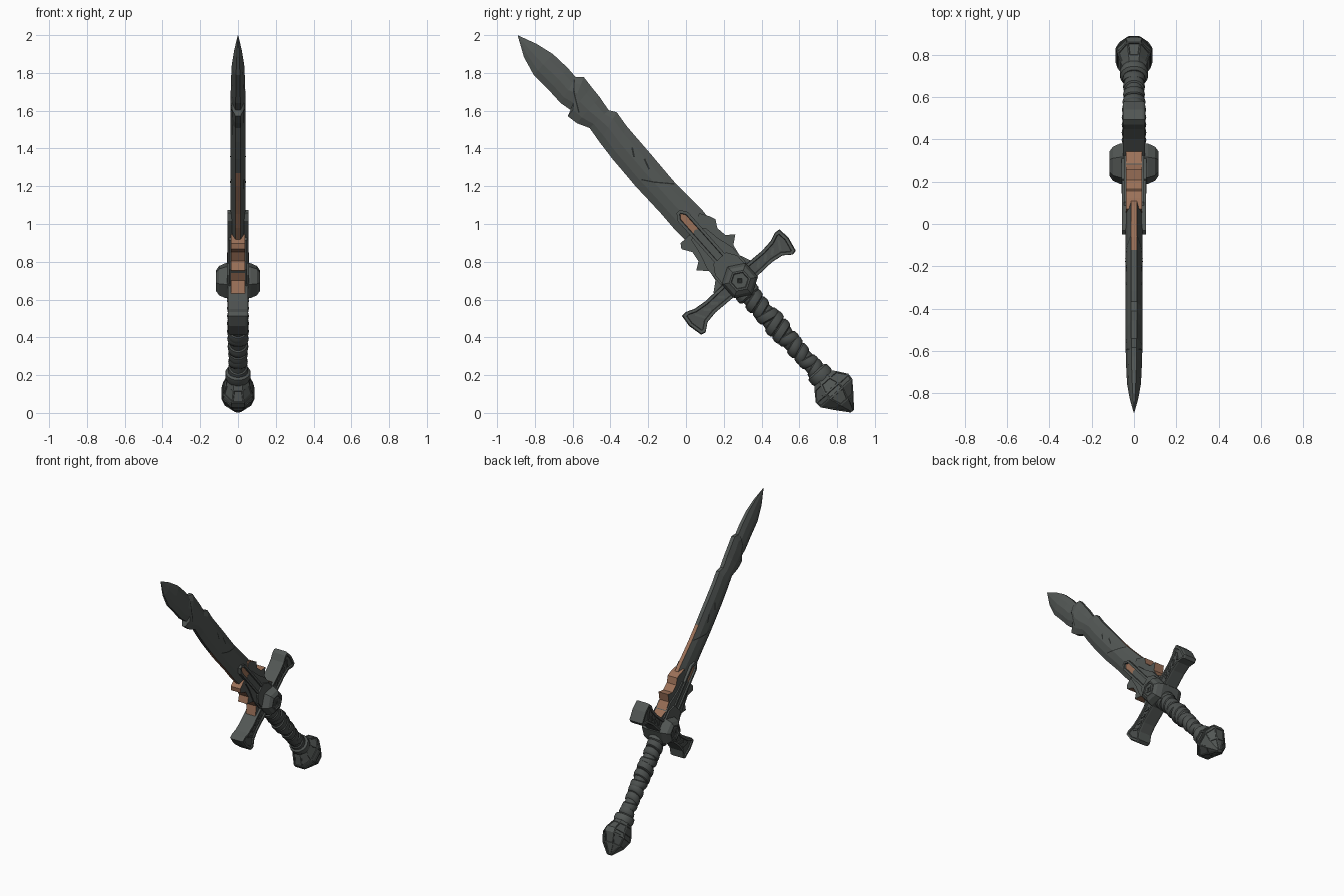
import bpy, bmesh, math
from mathutils import Vector
from mathutils.bvhtree import BVHTree

if "Cube" in bpy.data.objects:
    bpy.data.objects.remove(bpy.data.objects["Cube"])


def material(name, col):
    m = bpy.data.materials.new(name)
    m.diffuse_color = (*col, 1)
    m.use_nodes = True
    m.node_tree.nodes["Principled BSDF"].inputs["Base Color"].default_value = m.diffuse_color
    return m


IRON = material("dark iron", (0.085, 0.095, 0.09))
GRIP = material("grip iron", (0.072, 0.080, 0.077))
COPPER = material("copper", (0.33, 0.165, 0.098))
CRACK = material("crack black", (0.022, 0.025, 0.024))
MATS = [IRON, COPPER, CRACK, GRIP]


def at(u, v, x=0):
    """Sword space (u toward tip, v across, x thickness) to world."""
    return Vector((x, 0.285 - 0.665 * u + 0.747 * v, 0.70 + 0.747 * u + 0.665 * v))


def finish(name, bm, smooth=None):
    bmesh.ops.recalc_face_normals(bm, faces=bm.faces)
    me = bpy.data.meshes.new(name)
    bm.to_mesh(me)
    bm.free()
    for m in MATS:
        me.materials.append(m)
    ob = bpy.data.objects.new(name, me)
    bpy.context.collection.objects.link(ob)
    if smooth:
        bpy.context.view_layer.objects.active = ob
        ob.select_set(True)
        bpy.ops.object.shade_smooth_by_angle(angle=math.radians(smooth))
        ob.select_set(False)
    return ob


def loft(rings, mat=0):
    """Skin closed rings of equal length and cap both ends."""
    bm = bmesh.new()
    vs = [[bm.verts.new(p) for p in r] for r in rings]
    n = len(vs[0])
    for a, b in zip(vs, vs[1:]):
        for i in range(n):
            bm.faces.new((a[i], a[(i + 1) % n], b[(i + 1) % n], b[i]))
    bm.faces.new(vs[0])
    bm.faces.new(vs[-1])
    for f in bm.faces:
        f.material_index = mat
    bmesh.ops.recalc_face_normals(bm, faces=bm.faces)
    return bm


def slab(pts, hx, chamfer=0.0, rim=0, panel=None):
    """Plate from an outline at x=0; panel = (margin, depth, material)."""
    c = sum(pts, Vector()) / len(pts)
    def ring(x, k):
        return [c + (p - c) * k + Vector((x, 0, 0)) for p in pts]
    if chamfer:
        rings = [ring(-hx, 1 - chamfer), ring(-hx * 0.75, 1), ring(hx * 0.75, 1), ring(hx, 1 - chamfer)]
    else:
        rings = [ring(-hx, 1), ring(hx, 1)]
    bm = loft(rings)
    bm.normal_update()
    flat = [f for f in bm.faces if abs(f.normal.x) > 0.9]
    for f in bm.faces:
        if f not in flat:
            f.material_index = rim
    if panel:
        bmesh.ops.inset_individual(bm, faces=flat, thickness=panel[0], use_even_offset=True)
        bmesh.ops.inset_individual(bm, faces=flat, thickness=0.003, depth=panel[1], use_even_offset=True)
        for f in flat:
            f.material_index = panel[2]
    return bm


def mirrored(half):
    """Outline from (u, v) points mirrored across v = 0."""
    return [at(u, v) for u, v in half] + [at(u, -v) for u, v in reversed(half) if v]


# Blade: chipped upper and lower edges (y, z), ridged section between them
upper = [(-.888, 1.998), (-.79, 1.953), (-.705, 1.90), (-.626, 1.826), (-.584, 1.778), (-.541, 1.778),
         (-.50, 1.725), (-.457, 1.672), (-.41, 1.603), (-.367, 1.592), (-.314, 1.518), (-.246, 1.439),
         (-.182, 1.365), (-.124, 1.296), (-.061, 1.222), (.018, 1.142), (.087, 1.073), (.30, .80)]
lower = [(-.89, 1.995), (-.858, 1.884), (-.806, 1.789), (-.726, 1.709), (-.663, 1.64), (-.61, 1.603),
         (-.626, 1.571), (-.578, 1.534), (-.51, 1.508), (-.457, 1.433), (-.388, 1.343), (-.325, 1.269),
         (-.267, 1.20), (-.193, 1.121), (-.129, 1.052), (-.066, .978), (-.003, .914), (.20, .70)]
section = [(0, .013), (.22, .031), (.5, .041), (.78, .031), (1, .013)]
thick = [.05, .5, .8, .9, .93] + [1] * 13
rings = []
for a, b, t in zip(upper, lower, thick):
    side = [(a[0] + (b[0] - a[0]) * s, a[1] + (b[1] - a[1]) * s, w * t) for s, w in section]
    rings.append([Vector((w, y, z)) for y, z, w in side] + [Vector((-w, y, z)) for y, z, w in reversed(side)])
bm = loft(rings)
bm.normal_update()
for f in bm.faces:  # copper lining on the edges near the hilt
    if abs(f.normal.x) < 0.2 and f.calc_center_median().z < 1.27:
        f.material_index = 1
tree = BVHTree.FromBMesh(bm)
finish("blade", bm)


# Cracks: thin ribbons laid on both blade faces
def crack(name, pts, width):
    bm = bmesh.new()
    path = [Vector(p) for p in pts]
    for s in (1, -1):
        prev = None
        for a, b in zip(path, path[1:]):
            d = (b - a).normalized()
            n = Vector((-d.y, d.x)) * width / 2
            for k in range(5):
                p = a.lerp(b, k / 4)
                row = []
                for q in (p - n, p + n):
                    hit = tree.ray_cast(Vector((s, q.x, q.y)), Vector((-s, 0, 0)))[0]
                    x = hit.x if hit else s * 0.012
                    row.append(bm.verts.new((x + s * 0.0015, q.x, q.y)))
                if prev:
                    bm.faces.new((prev[0], prev[1], row[1], row[0])).material_index = 2
                prev = row
    finish(name, bm)


crack("crack_tip", [(-.592, 1.765), (-.594, 1.70), (-.567, 1.59)], .007)
crack("crack_long", [(-.235, 1.235), (-.17, 1.222), (-.06, 1.212)], .007)
crack("crack_short", [(-.285, 1.405), (-.275, 1.355)], .009)
crack("crack_chip", [(-.22, 1.345), (-.195, 1.29)], .009)

# Winged base of the blade with copper rims
fins = [(.071, 1.057), (.124, 1.041), (.156, 1.025), (.166, .978), (.209, .941), (.261, .946), (.251, .888),
        (.283, .835), (.351, .803), (.283, .70), (.145, .633), (.156, .702), (.124, .75), (.055, .755),
        (.066, .803), (.034, .851), (-.024, .867), (-.029, .898), (.018, .941)]
finish("blade_fins", slab([Vector((0, y, z)) for y, z in fins], .038, rim=1))

# Stepped plates and the copper-filled fuller frame
finish("step_plate_low", slab(mirrored([(.36, 0), (.33, .05), (.25, .062), (.16, .088), (.04, .09)]), .047))
finish("step_plate_high", slab(mirrored([(.16, .045), (.11, .078), (.04, .08)]), .058))
finish("fuller_frame", slab(mirrored([(.49, .012), (.455, .036), (.13, .036), (.10, 0)]), .056,
                            panel=(.015, -.011, 1)))

# Crossguard: two flared arms with recessed panels
for s, name in ((1, "guard_arm_upper"), (-1, "guard_arm_lower")):
    arm = [(.045, .03), (.04, .20), (.048, .27), (.066, .315), (.064, .345), (.0, .352), (-.078, .335),
           (-.084, .31), (-.05, .265), (-.04, .20), (-.045, .03)]
    pts = [at(u, s * v - .008) for u, v in arm]
    finish(name, slab(pts, .052, chamfer=.05, panel=(.014, -.008, 3)))
    # knotwork bars inside the panel
    for i in range(4):
        v = .12 + i * .05
        w = .018 + (.012 if i == 3 else 0)
        bar = [at(-w, s * v), at(-w + .012, s * (v - .008)), at(w, s * (v + .022)), at(w - .012, s * (v + .03))]
        finish(f"{name}_knot_{i + 1}", slab(bar, .05))

# Central boss: six-sided stud with an engraved diamond
rings = []
for x, r in ((-.116, .058), (-.10, .082), (-.065, .098), (.065, .098), (.10, .082), (.116, .058)):
    rings.append([at(r * math.cos(i * math.pi / 3), r * math.sin(i * math.pi / 3), x) for i in range(6)])
bm = loft(rings)
bm.normal_update()
caps = [f for f in bm.faces if abs(f.normal.x) > .9]
bmesh.ops.inset_individual(bm, faces=caps, thickness=.01)
bmesh.ops.inset_individual(bm, faces=caps, thickness=.004, depth=-.006)
finish("guard_boss", bm)
finish("boss_diamond", slab([at(.028, 0), at(0, .028), at(-.028, 0), at(0, -.028)], .115, panel=(.008, -.004, 2)))


# Grip: slanted wrap bands of varying girth
def hoop(u, rv, rx, tilt, n):
    out = []
    for i in range(n):
        a = 2 * math.pi * (i + .5) / n
        out.append(at(u + tilt * math.cos(a), rv * math.cos(a) - .014, rx * math.sin(a)))
    return out


girth = [.058, .060, .056, .060, .065, .062, .055, .053, .050, .050, .052]
rings = []
for i, r in enumerate(girth):
    u0 = -.05 - i * .054
    tilt = .016 if i % 3 else -.012
    for du, k in ((0, .84), (.006, .98), (.026, 1.04), (.046, .97), (.053, .84)):
        rings.append(hoop(u0 - du, r * k, min(r, .056) * k, tilt, 18))
finish("grip_wrap", loft(rings, 3), 35)

# Collars at both ends of the grip
finish("grip_collar_top", loft([hoop(u, r, r * .95, 0, 16) for u, r in
                                ((-.05, .06), (-.06, .068), (-.09, .068), (-.10, .058))]), 35)
finish("pommel_collar", loft([hoop(u, r, r, 0, 16) for u, r in
                              ((-.625, .052), (-.635, .066), (-.665, .068), (-.69, .058))]), 35)

# Pommel: faceted bulb, square seen from the side, coming to a blunt point
shape = [(-.67, .060, .058), (-.695, .082, .066), (-.75, .125, .085), (-.785, .122, .094),
         (-.85, .068, .075), (-.912, .012, .02)]
bm = loft([hoop(u, rv, rx, 0, 8) for u, rv, rx in shape])
bm.normal_update()
big = [f for f in bm.faces if f.calc_area() > .0025 and len(f.verts) == 4]
bmesh.ops.inset_individual(bm, faces=big, thickness=.008)
bmesh.ops.inset_individual(bm, faces=big, thickness=.003, depth=-.004)
finish("pommel", bm)
